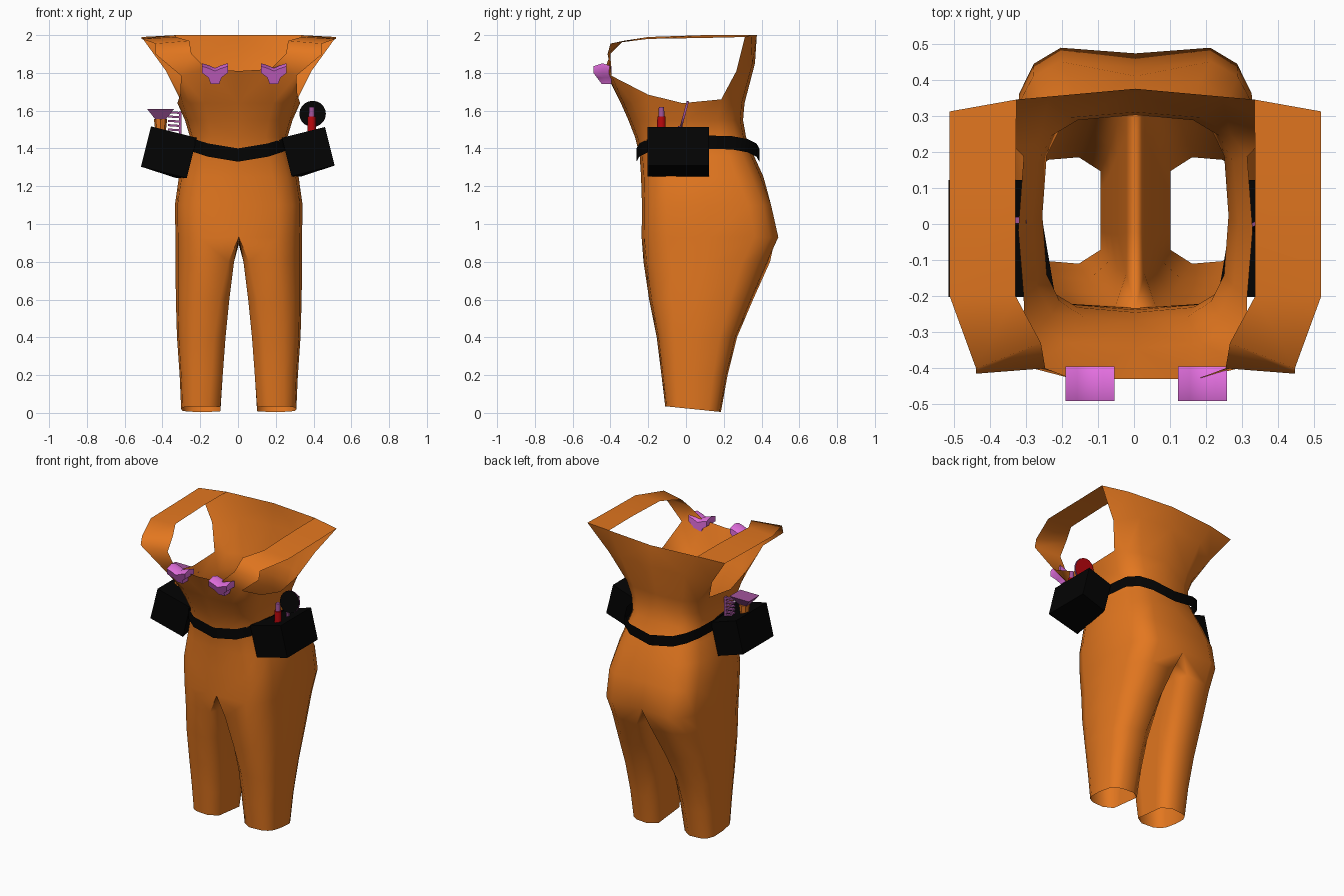
import bpy, bmesh
from math import sin, cos, pi, radians, copysign
from mathutils import Matrix

if "Cube" in bpy.data.objects:
    bpy.data.objects.remove(bpy.data.objects["Cube"])


def material(name, rgb):
    m = bpy.data.materials.new(name)
    m.use_nodes = True
    m.diffuse_color = (*rgb, 1)
    m.node_tree.nodes["Principled BSDF"].inputs["Base Color"].default_value = (*rgb, 1)
    return m


ORANGE = material("orange cloth", (0.77, 0.185, 0.014))
BLACK = material("black leather", (0.001, 0.001, 0.001))
PINK = material("pink", (0.82, 0.17, 0.79))
PURPLE = material("purple", (0.36, 0.09, 0.33))
RED = material("red", (0.5, 0.002, 0.004))


def finish(bm, name, mats, smooth=None):
    bmesh.ops.recalc_face_normals(bm, faces=bm.faces)
    me = bpy.data.meshes.new(name)
    bm.to_mesh(me)
    bm.free()
    for m in mats:
        me.materials.append(m)
    ob = bpy.data.objects.new(name, me)
    bpy.context.collection.objects.link(ob)
    if smooth:
        bpy.ops.object.select_all(action='DESELECT')
        ob.select_set(True)
        bpy.context.view_layer.objects.active = ob
        bpy.ops.object.shade_smooth_by_angle(angle=radians(smooth))
    return ob


def mirror(ob):
    mod = ob.modifiers.new("mirror", 'MIRROR')
    mod.use_clip = True
    mod.merge_threshold = 0.002


N = 8  # segments from front centre round the side to back centre


def arc(z, x0, x1, yf, yb, e=0.6):
    """Rounded half outline from front to back, bulging toward +x."""
    pts = []
    for i in range(N + 1):
        t = pi * (i / N - 0.5)
        s = copysign(abs(sin(t)) ** e, sin(t))
        x = x0 + (x1 - x0) * max(cos(t), 0) ** e if 0 < i < N else x0
        pts.append((x, (yf + yb) / 2 + (yb - yf) / 2 * s, z))
    return pts


def strip(bm, a, b, closed=False):
    n = len(a)
    for i in range(n if closed else n - 1):
        j = (i + 1) % n
        bm.faces.new((a[i], a[j], b[j], b[i]))


# Overalls: one half, mirrored
bm = bmesh.new()
add = lambda pts: [bm.verts.new(p) for p in pts]

# hips and waist: height, half width, front, back
torso = [(0.93, 0.335, -0.235, 0.503), (1.1, 0.338, -0.233, 0.464),
         (1.25, 0.317, -0.238, 0.41), (1.36, 0.285, -0.245, 0.36),
         (1.46, 0.258, -0.27, 0.318), (1.55, 0.285, -0.305, 0.302),
         (1.64, 0.325, -0.345, 0.31)]
rows = []
for k, (z, w, yf, yb) in enumerate(torso):
    pts = arc(z, 0, w, yf, yb, 0.5 if k < 2 else 0.6)
    if k < 2:  # slight dip between the cheeks
        pts[N] = (0, yb - 0.03, z)
    rows.append(add(pts))
for a, b in zip(rows, rows[1:]):
    strip(bm, a, b)

# legs: height, inner x, outer x, front, back, corner rounding
legs = [(0.80, 0.025, 0.335, -0.225, 0.445, 0.03), (0.60, 0.05, 0.333, -0.195, 0.355, 0.05),
        (0.40, 0.07, 0.327, -0.155, 0.27, 0.06), (0.20, 0.085, 0.313, -0.13, 0.22, 0.06),
        (0.0, 0.097, 0.305, -0.11, 0.185, 0.06)]
steps = (0.87, 0.7, 0.5, 0.3, 0.13)
crotch = [(0, -0.235 + 0.708 * f, 0.93 - 0.15 * f * (1 - f)) for f in steps]
prev = rows[0] + add(crotch)
for z, xi, xo, yf, yb, c in legs:
    pts = arc(z, xi + c, xo, yf, yb)
    pts += [(xi, yf + (yb - yf) * f, z) for f in steps]
    if z == 0:  # hem is raised at the front
        pts = [(x, y, 0.005 + 0.03 * (yb - y) / (yb - yf)) for x, y, _ in pts]
    ring = add(pts)
    strip(bm, ring, prev, True)
    prev = ring

# bib, with the armhole edge rising at both ends
r = rows[-1]
r[3].co.z, r[5].co.z = 1.685, 1.66
r[5].co.y += 0.02
bib = add([(0, -0.43, 1.81), (0.17, -0.43, 1.82), (0.305, -0.395, 1.785)])
strip(bm, r[:3], bib)
bm.faces.new((r[2], r[3], bib[2]))

# back panel, flaring to the shoulders
mid = add([(0.385, 0.267, 1.81), (0.24, 0.352, 1.85), (0, 0.365, 1.85)])
top = add([(0.515, 0.312, 1.99), (0.33, 0.345, 2.0), (0, 0.375, 2.0)])
strip(bm, r[6:], mid)
strip(bm, mid, top)
bm.faces.new((r[5], r[6], mid[0]))

# shoulder strap from back panel to bib
inner = add([(0.332, 0.1, 2.0), (0.332, -0.2, 1.99), (0.262, -0.33, 1.97), (0.25, -0.40, 1.9)])
outer = add([(0.515, 0.1, 1.985), (0.515, -0.2, 1.98), (0.442, -0.40, 1.955), (0.442, -0.415, 1.9)])
strip(bm, [top[1]] + inner + [bib[1]], [top[0]] + outer + [bib[2]])
overalls = finish(bm, "overalls", [ORANGE], 75)
mirror(overalls)
overalls.location.x = 0.004

# Belt
bm = bmesh.new()
base = arc(0, 0, 0.284, -0.262, 0.388)
edges = []
for dz in (-0.035, 0.035):
    edges.append([bm.verts.new((x, y, 1.365 + 0.07 * cos(pi * (i / N - 0.5)) + dz))
                  for i, (x, y, _) in enumerate(base)])
strip(bm, *edges)
mirror(finish(bm, "belt", [BLACK], 50))


def box(name, size, loc, mat, tilt=0):
    bm = bmesh.new()
    m = Matrix.Translation(loc) @ Matrix.Rotation(radians(tilt), 4, 'Y') @ Matrix.Diagonal((*size, 1))
    bmesh.ops.create_cube(bm, size=1, matrix=m)
    return finish(bm, name, [mat])


def lathe(name, r1, r2, z1, z2, x, y, mat, sides=12, flat=1, turn=0):
    bm = bmesh.new()
    m = (Matrix.Translation((x, y, (z1 + z2) / 2)) @ Matrix.Diagonal((1, flat, 1, 1))
         @ Matrix.Rotation(radians(turn), 4, 'Z'))
    bmesh.ops.create_cone(bm, cap_ends=True, segments=sides, radius1=r1, radius2=r2,
                          depth=z2 - z1, matrix=m)
    return finish(bm, name, [mat], 40)


# Pouches hanging at a slant, inner side shaped to the hip
pouches = [box("left_pouch", (0.235, 0.325, 0.21), (0.372, -0.04, 1.383), BLACK, -14),
           box("right_pouch", (0.25, 0.325, 0.22), (-0.366, -0.04, 1.38), BLACK, 14)]
for pouch in pouches:
    for v in pouch.data.vertices:
        if abs(v.co.x) < 0.35 and v.co.y > 0:
            v.co.x += copysign(0.055, v.co.x)

# Bows on the bib: pinched knot below, lobes ridged along the middle
half = [(0, 1.81), (0.035, 1.825), (0.068, 1.835), (0.068, 1.80), (0.035, 1.775), (0.022, 1.74)]
outline = half + [(-x, z) for x, z in reversed(half[1:])]
for cx, name in ((-0.122, "right_bow"), (0.19, "left_bow")):
    bm = bmesh.new()
    loops = []
    for share, lift in ((1, 0), (0.5, 0.016), (0, 0)):
        loop = []
        for x, z in outline:
            depth = 0.05 + 0.045 * min(1, (z - 1.74) / 0.06)
            up = lift if z > 1.805 else 0
            loop.append(bm.verts.new((cx + x, -0.395 - depth * share, z + up)))
        loops.append(loop)
    strip(bm, loops[0], loops[1], True)
    strip(bm, loops[1], loops[2], True)
    bm.faces.new(loops[0])
    bm.faces.new(loops[2])
    finish(bm, name, [PINK], 60)

# Lipstick
lathe("lipstick_case", 0.024, 0.022, 1.42, 1.57, 0.39, -0.13, RED)
lathe("lipstick_tip", 0.016, 0.014, 1.57, 1.62, 0.39, -0.13, PURPLE)

# Hand mirror: black glass in front, red behind, purple rim
bm = bmesh.new()
m = (Matrix.Translation((0.395, -0.008, 1.583)) @ Matrix.Rotation(radians(-15), 4, 'X')
     @ Matrix.Rotation(radians(90), 4, 'X'))
bmesh.ops.create_cone(bm, cap_ends=True, segments=20, radius1=0.07, radius2=0.07, depth=0.012, matrix=m)
bm.normal_update()
for f in bm.faces:
    if len(f.verts) == 4:
        f.material_index = 2
    elif f.normal.y < 0:
        f.material_index = 1
finish(bm, "hand_mirror", [RED, BLACK, PURPLE])
lathe("mirror_handle", 0.012, 0.012, 1.42, 1.52, 0.395, -0.03, PURPLE, 8)

# Brush with a flared square head
lathe("brush_handle", 0.022, 0.035, 1.44, 1.555, -0.41, -0.04, ORANGE, 8)
lathe("brush_bristles", 0.035, 0.102, 1.55, 1.61, -0.41, -0.04, PURPLE, 4, 0.8, 45)

# Comb: upright spine with teeth
box("comb_spine", (0.014, 0.018, 0.17), (-0.305, 0.01, 1.51), PURPLE)
for i in range(6):
    box("comb_tooth", (0.07, 0.018, 0.011), (-0.335, 0.01, 1.475 + 0.023 * i), PURPLE, 4)
